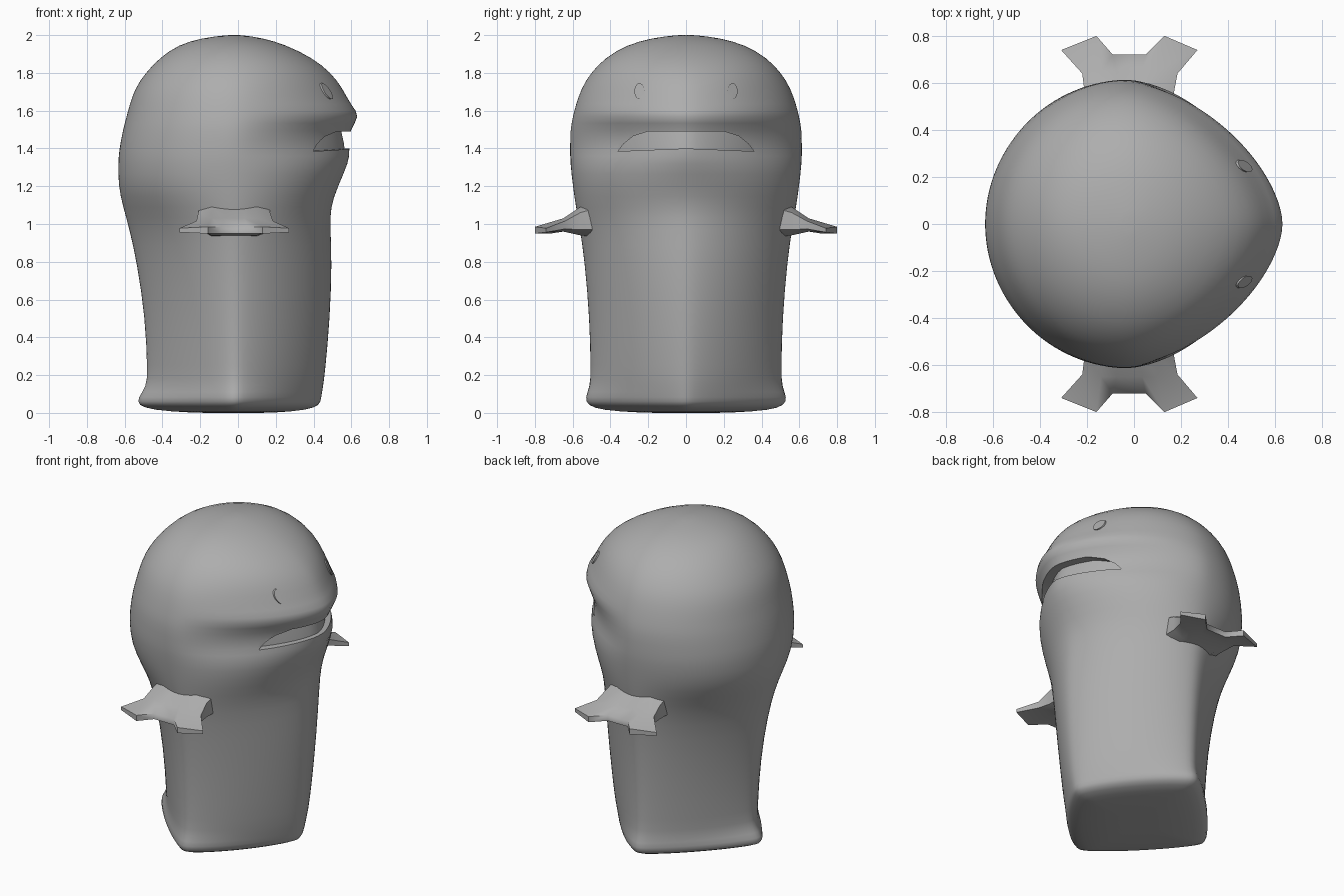
import bpy, bmesh, math
from mathutils import Vector

cube = bpy.data.objects.get("Cube")
if cube:
    bpy.data.objects.remove(cube, do_unlink=True)

CX = -0.02      # lengthwise centre of every cross-section
SEGMENTS = 64

skin = bpy.data.materials.new("grey_skin")
skin.use_nodes = True
skin.diffuse_color = (0.42, 0.42, 0.42, 1)
skin.node_tree.nodes["Principled BSDF"].inputs["Base Color"].default_value = (0.42, 0.42, 0.42, 1)


def finish(name, bm):
    """Turn a bmesh into a named object with the skin material."""
    bmesh.ops.recalc_face_normals(bm, faces=bm.faces)
    mesh = bpy.data.meshes.new(name)
    bm.to_mesh(mesh)
    bm.free()
    mesh.materials.append(skin)
    obj = bpy.data.objects.new(name, mesh)
    bpy.context.collection.objects.link(obj)
    return obj


def activate(obj):
    bpy.ops.object.select_all(action="DESELECT")
    obj.select_set(True)
    bpy.context.view_layer.objects.active = obj


def smooth(obj, degrees):
    activate(obj)
    bpy.ops.object.shade_smooth_by_angle(angle=math.radians(degrees))


def section(z, back, front, half_width, n_back, n_front):
    """Ring between a diamond (exponent 1) and an ellipse (exponent 2)."""
    points = []
    for i in range(SEGMENTS):
        angle = math.tau * i / SEGMENTS
        c, s = math.cos(angle), math.sin(angle)
        reach, n = (front - CX, n_front) if c > 0 else (CX - back, n_back)
        r = (abs(c / reach) ** n + abs(s / half_width) ** n) ** (-1 / n)
        points.append((CX + r * c, r * s, z))
    return points


def loft(name, sections):
    """Skin a stack of rings and close both ends."""
    bm = bmesh.new()
    rings = [[bm.verts.new(p) for p in section(*s)] for s in sections]
    for low, high in zip(rings, rings[1:]):
        for i in range(SEGMENTS):
            j = (i + 1) % SEGMENTS
            bm.faces.new((low[i], low[j], high[j], high[i]))
    for ring in (rings[0], rings[-1]):
        bmesh.ops.poke(bm, faces=[bm.faces.new(ring)])
    return finish(name, bm)


# Body and head: z, back, front, half width, back and front roundness
body = loft("body", [
    (0.0, -0.25, 0.2, 0.25, 1.15, 1.2),
    (0.015, -0.46, 0.37, 0.46, 1.15, 1.2),
    (0.04, -0.54, 0.44, 0.53, 1.15, 1.25),
    (0.08, -0.54, 0.445, 0.545, 1.15, 1.27),
    (0.14, -0.49, 0.455, 0.515, 1.22, 1.35),
    (0.22, -0.485, 0.465, 0.51, 1.27, 1.42),
    (0.5, -0.495, 0.49, 0.515, 1.33, 1.5),
    (0.8, -0.54, 0.5, 0.54, 1.4, 1.58),
    (0.98, -0.58, 0.49, 0.565, 1.5, 1.65),
    (1.09, -0.61, 0.49, 0.585, 1.7, 1.77),
    (1.2, -0.635, 0.53, 0.6, 1.95, 1.82),
    (1.33, -0.635, 0.59, 0.615, 2, 1.68),
    (1.39, -0.63, 0.595, 0.615, 2, 1.48),
    (1.5, -0.61, 0.59, 0.615, 2, 1.5),
    (1.57, -0.59, 0.655, 0.6, 2, 1.65),
    (1.63, -0.575, 0.6, 0.585, 2, 1.65),
    (1.72, -0.545, 0.555, 0.555, 2, 1.65),
    (1.8, -0.49, 0.495, 0.505, 2, 1.75),
    (1.88, -0.415, 0.395, 0.43, 2, 1.85),
    (1.95, -0.315, 0.25, 0.31, 1.9, 1.9),
    (1.985, -0.19, 0.13, 0.18, 1.9, 1.9),
    (2.0, -0.06, 0.02, 0.05, 2, 2),
])
soften = body.modifiers.new("soften", "SUBSURF")
soften.levels = soften.render_levels = 1

# Mouth opening: outline swept forward through the snout
half = [(0.36, 1.385), (0.33, 1.425), (0.28, 1.465), (0.2, 1.49)]
outline = [(0, 1.4)] + half + [(-y, z) for y, z in reversed(half)]
bm = bmesh.new()
lip = bm.faces.new([bm.verts.new((0.32, y, z)) for y, z in outline])
swept = bmesh.ops.extrude_face_region(bm, geom=[lip])["geom"]
bmesh.ops.translate(bm, vec=(0.6, 0, 0),
                    verts=[g for g in swept if isinstance(g, bmesh.types.BMVert)])
cutter = finish("mouth_cutter", bm)
cutter.hide_render = True
carve = body.modifiers.new("mouth", "BOOLEAN")
carve.operation, carve.solver, carve.object = "DIFFERENCE", "EXACT", cutter

activate(body)
for modifier in ("soften", "mouth"):
    bpy.ops.object.modifier_apply(modifier=modifier)
bpy.data.objects.remove(cutter, do_unlink=True)
smooth(body, 45)

# Mouth lining sits just behind the lips
lining = loft("mouth_lining", [
    (1.35, -0.4, 0.57, 0.57, 2, 1.47),
    (1.43, -0.4, 0.56, 0.57, 2, 1.47),
    (1.52, -0.4, 0.54, 0.57, 2, 1.47),
])
smooth(lining, 45)

# Eyes: thin ovals that follow the curve of the face
bpy.context.view_layer.update()
for side, label in ((1, "left"), (-1, "right")):
    bm = bmesh.new()
    bmesh.ops.create_circle(bm, cap_ends=True, segments=20, radius=1)
    bmesh.ops.poke(bm, faces=bm.faces[:])
    for v in bm.verts:
        start = Vector((2, side * 0.243 + 0.026 * v.co.x, 1.7 + 0.042 * v.co.y))
        hit, spot, normal, _ = body.ray_cast(start, Vector((-1, 0, 0)))
        v.co = spot + normal * 0.007
    rim = bmesh.ops.extrude_face_region(bm, geom=bm.faces[:])["geom"]
    bmesh.ops.translate(bm, vec=(-0.009, 0, 0),
                        verts=[g for g in rim if isinstance(g, bmesh.types.BMVert)])
    smooth(finish(label + "_eye", bm), 40)

# Fins: rows from root to tip, each with x positions, y positions, height, half thickness
fin_rows = [
    ([-0.21, -0.14, -0.07, 0.03, 0.1, 0.17], [0.42] * 6, 1.035, 0.11),
    ([-0.21, -0.14, -0.07, 0.03, 0.1, 0.17], [0.56] * 6, 1.015, 0.075),
    ([-0.22, -0.14, -0.075, 0.035, 0.1, 0.185], [0.64, 0.65, 0.65, 0.65, 0.65, 0.64], 0.995, 0.035),
    ([-0.31, -0.16, -0.09, 0.05, 0.13, 0.27], [0.74, 0.8, 0.72, 0.72, 0.8, 0.74], 0.967, 0.018),
]
for side, label in ((1, "left"), (-1, "right")):
    bm = bmesh.new()
    sheets = []
    for face in (1, -1):
        sheets.append([[bm.verts.new((x, side * y, z + face * thick * (0.6 if i in (0, 5) else 1)))
                        for i, (x, y) in enumerate(zip(xs, ys))]
                       for xs, ys, z, thick in fin_rows])
    for sheet in sheets:
        for a, b in zip(sheet, sheet[1:]):
            for i in range(5):
                bm.faces.new((a[i], a[i + 1], b[i + 1], b[i]))
    # Close the rim between upper and lower sheets
    rims = [[row[0] for row in s] + s[-1][1:] + [row[-1] for row in s[-2::-1]] + s[0][-2:0:-1]
            for s in sheets]
    for i in range(len(rims[0])):
        j = (i + 1) % len(rims[0])
        bm.faces.new((rims[0][i], rims[0][j], rims[1][j], rims[1][i]))
    smooth(finish(label + "_fin", bm), 60)
